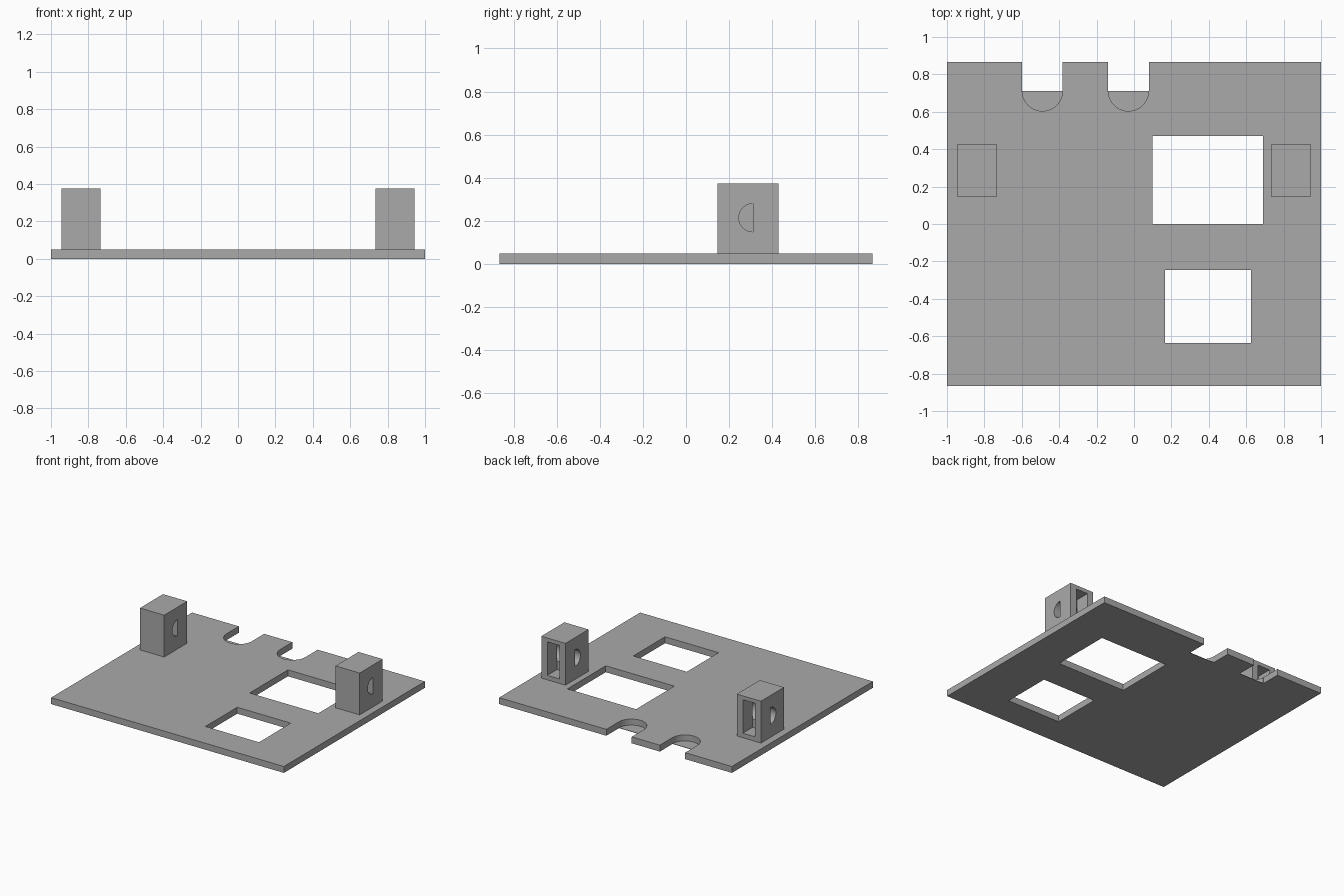
import bpy, bmesh, math

cube = bpy.data.objects.get("Cube")
if cube:
    bpy.data.objects.remove(cube, do_unlink=True)

grey = bpy.data.materials.new("plain grey")
grey.use_nodes = True
colour = (0.4, 0.4, 0.4, 1)
grey.diffuse_color = colour
grey.node_tree.nodes["Principled BSDF"].inputs["Base Color"].default_value = colour


def prism(name, outline, low, high, along_x=False):
    """Extrude a flat outline along z, or along x when the outline is in y, z."""
    bm = bmesh.new()
    place = (lambda a, b: (low, a, b)) if along_x else (lambda a, b: (a, b, low))
    face = bm.faces.new([bm.verts.new(place(a, b)) for a, b in outline])
    grown = bmesh.ops.extrude_face_region(bm, geom=[face])["geom"]
    depth = high - low
    bmesh.ops.translate(bm, vec=(depth, 0, 0) if along_x else (0, 0, depth),
                        verts=[v for v in grown if isinstance(v, bmesh.types.BMVert)])
    bmesh.ops.recalc_face_normals(bm, faces=bm.faces)
    mesh = bpy.data.meshes.new(name)
    bm.to_mesh(mesh)
    bm.free()
    mesh.materials.append(grey)
    obj = bpy.data.objects.new(name, mesh)
    bpy.context.collection.objects.link(obj)
    return obj


def rect(x0, x1, y0, y1):
    return [(x0, y0), (x1, y0), (x1, y1), (x0, y1)]


def half_disc(cx, cy, radius, start, steps=24):
    angles = [start + math.pi * i / steps for i in range(steps + 1)]
    return [(cx + radius * math.cos(a), cy + radius * math.sin(a)) for a in angles]


def cut(target, cutter):
    cutter.hide_render = True
    mod = target.modifiers.new("cut", "BOOLEAN")
    mod.operation = "DIFFERENCE"
    mod.solver = "EXACT"
    mod.object = cutter
    bpy.context.view_layer.objects.active = target
    bpy.ops.object.modifier_apply(modifier=mod.name)
    bpy.data.objects.remove(cutter, do_unlink=True)


# Base plate with two rectangular windows
plate = prism("base_plate", rect(-1, 1, -0.865, 0.865), 0, 0.05)
for window in (rect(0.10, 0.69, 0, 0.47), rect(0.165, 0.625, -0.635, -0.245)):
    cut(plate, prism("window_cutter", window, -0.1, 0.2))

# Back edge notches, each ending in a rounded recess with a thin floor
for x in (-0.49, -0.03):
    cut(plate, prism("slot_cutter", rect(x - 0.109, x + 0.109, 0.71, 1), -0.1, 0.2))
    arc = half_disc(x, 0.712, 0.108, math.pi)
    cut(plate, prism("recess_cutter", arc, 0.003, 0.2))

# Bracket blocks with a pocket open to the back and half-round bores in the sides
for side, x in (("right", -0.84), ("left", 0.84)):
    block = prism(side + "_bracket", rect(x - 0.104, x + 0.104, 0.145, 0.428), 0.05, 0.375)
    cut(block, prism("pocket_cutter", rect(x - 0.052, x + 0.052, 0.309, 0.5), 0.085, 0.345))
    bore = half_disc(0.31, 0.215, 0.065, math.pi / 2)
    cut(block, prism("bore_cutter", bore, x - 0.2, x - 0.002, along_x=True))
    cut(block, prism("bore_cutter", bore, x + 0.002, x + 0.2, along_x=True))
